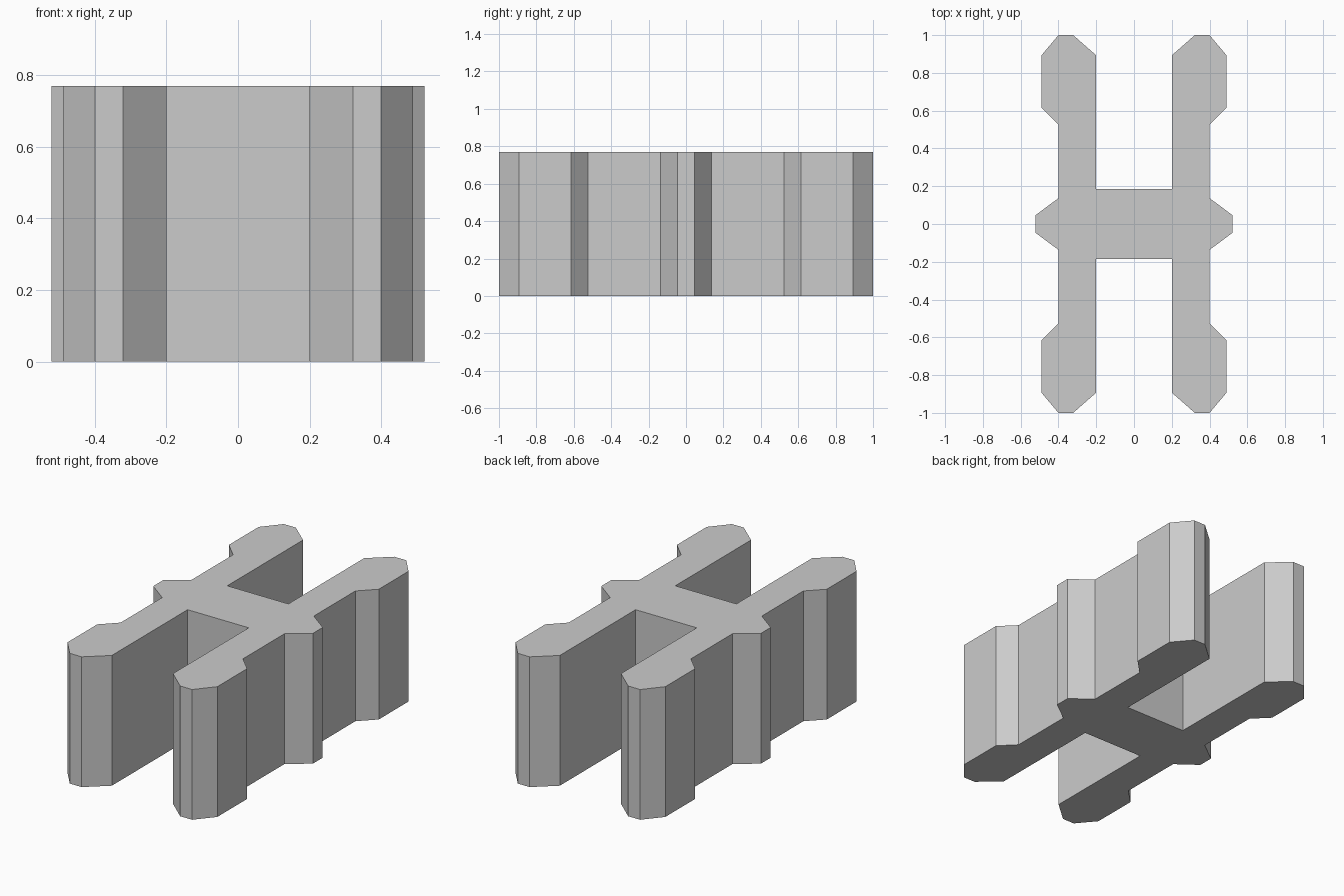
import bpy
import bmesh

HEIGHT = 0.77

cube = bpy.data.objects.get("Cube")
if cube:
    bpy.data.objects.remove(cube, do_unlink=True)

# Plain grey material
grey = bpy.data.materials.new("plain grey")
grey.use_nodes = True
colour = (0.6, 0.6, 0.6, 1)
grey.diffuse_color = colour
grey.node_tree.nodes["Principled BSDF"].inputs["Base Color"].default_value = colour

# One quarter of the H-shaped section, from the crossbar out to the side rib
quarter = [(0.2, 0.185), (0.2, 0.893), (0.322, 1.0), (0.4, 1.0), (0.49, 0.893),
           (0.49, 0.615), (0.4, 0.525), (0.4, 0.137), (0.522, 0.046)]


def mirrored(points, sx, sy):
    return [(x * sx, y * sy) for x, y in points]


# Whole outline, walked around the four quarters
outline = (quarter + mirrored(quarter, 1, -1)[::-1]
           + mirrored(quarter, -1, -1) + mirrored(quarter, -1, 1)[::-1])

# Extrude the section upward
bm = bmesh.new()
base = bm.faces.new([bm.verts.new((x, y, 0)) for x, y in outline])
walls = bmesh.ops.extrude_face_region(bm, geom=[base], use_keep_orig=True)
top = [v for v in walls["geom"] if isinstance(v, bmesh.types.BMVert)]
bmesh.ops.translate(bm, verts=top, vec=(0, 0, HEIGHT))
bmesh.ops.recalc_face_normals(bm, faces=bm.faces)

mesh = bpy.data.meshes.new("h_profile_block")
bm.to_mesh(mesh)
bm.free()
mesh.materials.append(grey)
block = bpy.data.objects.new("h_profile_block", mesh)
bpy.context.collection.objects.link(block)
